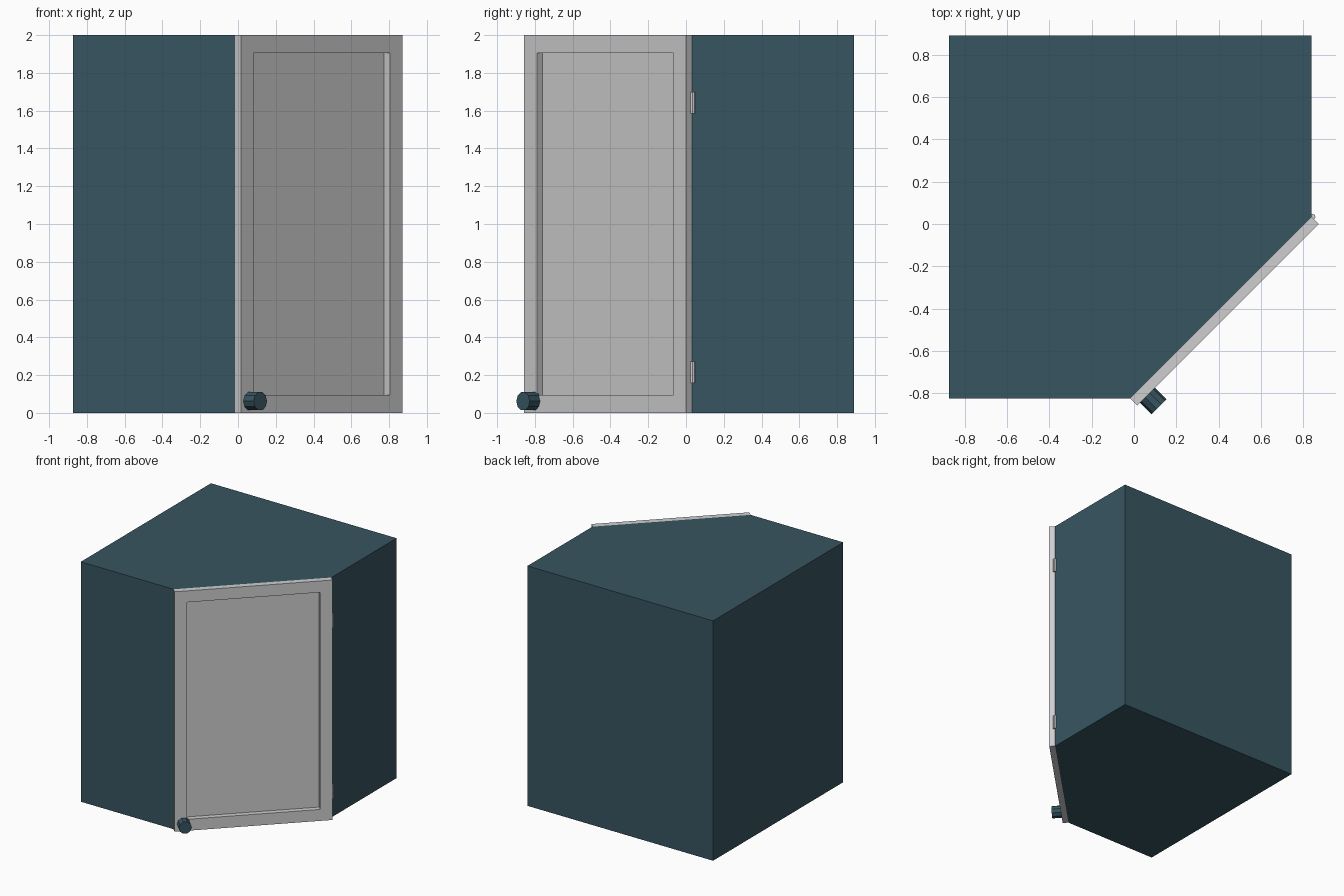
import bpy, bmesh, math
from mathutils import Matrix, Vector

if "Cube" in bpy.data.objects:
    bpy.data.objects.remove(bpy.data.objects["Cube"])

def material(name, rgb):
    m = bpy.data.materials.new(name)
    m.diffuse_color = (*rgb, 1)
    m.use_nodes = True
    m.node_tree.nodes["Principled BSDF"].inputs["Base Color"].default_value = m.diffuse_color
    return m

teal = material("dark teal", (0.039, 0.091, 0.119))
grey = material("light grey", (0.63, 0.62, 0.63))

def finish(bm, name, mat, matrix=Matrix()):
    bmesh.ops.recalc_face_normals(bm, faces=bm.faces)
    me = bpy.data.meshes.new(name)
    bm.to_mesh(me)
    bm.free()
    me.materials.append(mat)
    ob = bpy.data.objects.new(name, me)
    ob.matrix_world = matrix
    bpy.context.collection.objects.link(ob)
    return ob

def cylinder(bm, r, depth, sides, matrix):
    bmesh.ops.create_cone(bm, cap_ends=True, segments=sides, radius1=r,
                          radius2=r, depth=depth, matrix=matrix)

H, W, T = 2.0, 1.212, 0.047          # height, door width, door thickness
MARGIN, RECESS = 0.135, 0.043

# Corner cabinet body: square plan with one corner cut off
bm = bmesh.new()
plan = [(-0.873, 0.89), (-0.873, -0.824), (-0.018, -0.824), (0.839, 0.033), (0.839, 0.89)]
base = bm.faces.new([bm.verts.new((x, y, 0)) for x, y in plan])
ext = bmesh.ops.extrude_face_region(bm, geom=[base])
bmesh.ops.translate(bm, vec=(0, 0, H), verts=[g for g in ext["geom"] if isinstance(g, bmesh.types.BMVert)])
finish(bm, "cabinet_body", teal)

# Door frame of reference: local x along the door, y into the cabinet
door_space = Matrix.Translation((0.015, -0.857, 0)) @ Matrix.Rotation(math.radians(45), 4, 'Z')

# Door slab with a recessed panel
bm = bmesh.new()
bmesh.ops.create_cube(bm, size=1, matrix=Matrix.Translation((W / 2, T / 2, H / 2)) @ Matrix.Diagonal((W, T, H, 1)))
front = min(bm.faces, key=lambda f: f.calc_center_median().y)
bmesh.ops.inset_individual(bm, faces=[front], thickness=MARGIN, depth=0)
inner = bmesh.ops.extrude_discrete_faces(bm, faces=[front])["faces"][0]
bmesh.ops.translate(bm, vec=(0, RECESS, 0), verts=inner.verts)
finish(bm, "door", grey, door_space)

# Round knob in the lower left corner of the door
bm = bmesh.new()
cylinder(bm, 0.05, 0.087, 10, Matrix.Translation((0.069, -0.0335, 0.062))
         @ Matrix.Rotation(math.radians(90), 4, 'X') @ Matrix.Rotation(math.radians(90), 4, 'Z'))
finish(bm, "door_knob", teal, door_space)

# Hinges at the right edge of the door
for name, z in (("lower_hinge", 0.215), ("upper_hinge", 1.642)):
    bm = bmesh.new()
    cylinder(bm, 0.014, 0.115, 8, Matrix.Translation((0.843, 0.034, z)))
    finish(bm, name, grey)
